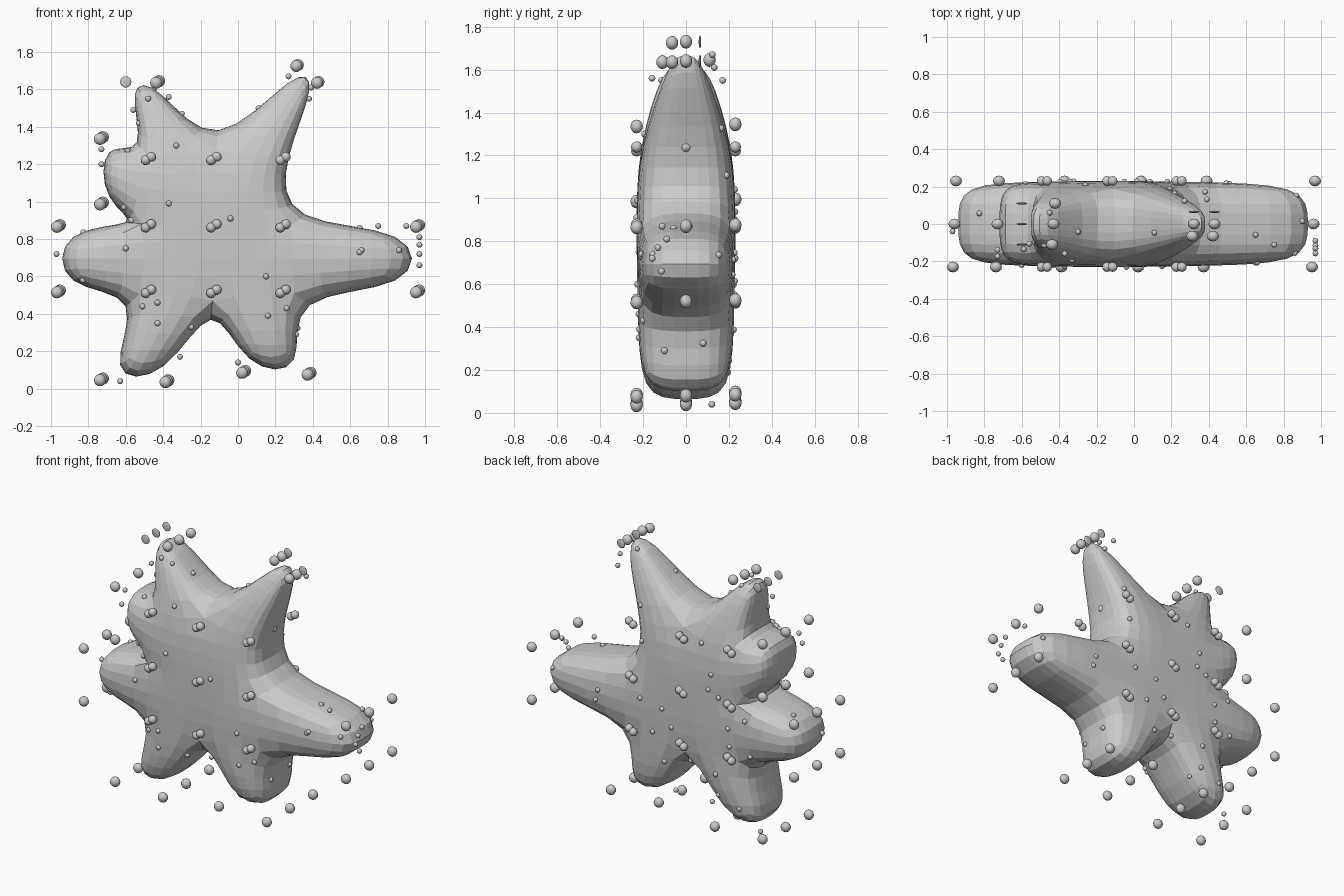
import bpy, bmesh, random
from mathutils import Vector
from mathutils.bvhtree import BVHTree

random.seed(4)
cube = bpy.data.objects.get("Cube")
if cube:
    bpy.data.objects.remove(cube)

grey = bpy.data.materials.new("plain grey")
grey.use_nodes = True
grey.diffuse_color = (0.6, 0.6, 0.6, 1)
grey.node_tree.nodes["Principled BSDF"].inputs["Base Color"].default_value = (0.6, 0.6, 0.6, 1)


def new_object(name, bm):
    mesh = bpy.data.meshes.new(name)
    bmesh.ops.recalc_face_normals(bm, faces=bm.faces)
    bm.to_mesh(mesh)
    bm.free()
    mesh.materials.append(grey)
    obj = bpy.data.objects.new(name, mesh)
    bpy.context.collection.objects.link(obj)
    return obj


# Control points of the slab: x, z, half depth
DEPTH = 0.23
columns, rows = (-0.48, -0.13, 0.24), (0.52, 0.87, 1.23)
points = {(i, j): (x, z, DEPTH) for i, x in enumerate(columns) for j, z in enumerate(rows)}
panels = [[(i, j), (i + 1, j), (i + 1, j + 1), (i, j + 1)] for i in range(2) for j in range(2)]

# Limbs: two root points, then the two tip points in the same order
limbs = {
    "left_arm": ((2, 0), (2, 1), (0.96, 0.52), (0.96, 0.87), DEPTH),
    "right_arm": ((0, 0), (0, 1), (-0.96, 0.52), (-0.96, 0.87), DEPTH),
    "side_bump": ((0, 1), (0, 2), (-0.73, 0.99), (-0.73, 1.34), DEPTH),
    "right_leg": ((0, 0), (1, 0), (-0.73, 0.05), (-0.38, 0.04), DEPTH),
    "left_leg": ((1, 0), (2, 0), (0.03, 0.09), (0.38, 0.08), DEPTH),
    "right_horn": ((0, 2), (1, 2), (-0.60, 1.64), (-0.43, 1.64), 0.11),
    "left_horn": ((1, 2), (2, 2), (0.32, 1.73), (0.43, 1.64), 0.065),
}
for name, (root_a, root_b, tip_a, tip_b, depth) in limbs.items():
    points[name, 0] = (*tip_a, depth)
    points[name, 1] = (*tip_b, depth)
    panels.append([root_a, root_b, (name, 1), (name, 0)])

# Body cage: front and back panels joined by two bands of side faces
bm = bmesh.new()
verts = {(key, s): bm.verts.new((x, s * d, z))
         for key, (x, z, d) in points.items() for s in (-1, 0, 1)}
edges = {}
for panel in panels:
    for side in (-1, 1):
        bm.faces.new([verts[key, side] for key in panel])
    for a, b in zip(panel, panel[1:] + panel[:1]):
        edges.setdefault(frozenset((a, b)), []).append((a, b))
for users in edges.values():
    if len(users) == 1:
        a, b = users[0]
        for s in (-1, 0):
            bm.faces.new([verts[a, s], verts[b, s], verts[b, s + 1], verts[a, s + 1]])
bmesh.ops.delete(bm, geom=[v for v in bm.verts if not v.link_faces], context='VERTS')
body = new_object("star_body", bm)
sub = body.modifiers.new("rounding", 'SUBSURF')
sub.levels = sub.render_levels = 2

bpy.context.view_layer.update()
surface = BVHTree.FromObject(body, bpy.context.evaluated_depsgraph_get())


def add_ball(bm, centre, radius, stretch=(1, 1, 1), segments=12):
    made = bmesh.ops.create_uvsphere(bm, u_segments=segments, v_segments=segments // 2 + 2, radius=radius)
    bmesh.ops.scale(bm, vec=stretch, verts=made["verts"])
    bmesh.ops.translate(bm, vec=centre, verts=made["verts"])


# Large balls at the control points, doubled at the core and flat on the horns
bm = bmesh.new()
for key, (x, z, depth) in points.items():
    for s in (-1, 0, 1):
        centre = Vector((x, s * depth, z))
        if key[0] == "right_horn" and key[1] == 0 or key[0] == "left_horn" and s == 1:
            add_ball(bm, centre, 0.03, (1, 0.2, 1))
        elif isinstance(key[0], int):
            for shift in (-0.014, 0.016):
                add_ball(bm, centre + Vector((shift, 0, shift * 0.6)), 0.026)
        else:
            add_ball(bm, centre + Vector((s * 0.008, 0, s * 0.005)), 0.032, (1, 0.9, 1))
large_balls = new_object("large_balls", bm)

# Small beads on the front and around the rim: x, z in hundredths
beads = [(-56, 149), (-48, 155), (-53, 142), (-37, 156), (-30, 147), (-33, 130), (-73, 128),
         (-73, 120), (-59, 127), (-61, 97), (-37, 99), (-4, 91), (-57, 90), (-60, 75),
         (-97, 72), (-83, 58), (-43, 46), (-51, 44), (-43, 35), (-25, 33), (-31, 17),
         (-63, 4), (0, 14), (16, 39), (15, 60), (26, 43), (31, 29), (65, 73), (66, 74),
         (65, 86), (75, 87), (90, 87), (86, 74), (97, 81), (97, 77), (97, 72), (97, 66),
         (11, 150), (38, 155), (39, 161), (27, 167)]
bm = bmesh.new()
for x, z in beads:
    start = Vector((x / 100, -1, z / 100))
    hit = surface.ray_cast(start, Vector((0, 1, 0)))[0]
    add_ball(bm, hit or Vector((start.x, random.uniform(-0.2, 0.2), start.z)), 0.016, segments=8)

# Beads scattered over the back
for _ in range(26):
    hit = None
    while hit is None:
        start = Vector((random.uniform(-0.9, 0.9), 1, random.uniform(0.1, 1.6)))
        hit = surface.ray_cast(start, Vector((0, -1, 0)))[0]
    add_ball(bm, hit, 0.016, segments=8)
small_beads = new_object("small_beads", bm)

# Smooth balls, faceted body
for obj in (large_balls, small_beads):
    for poly in obj.data.polygons:
        poly.use_smooth = True
